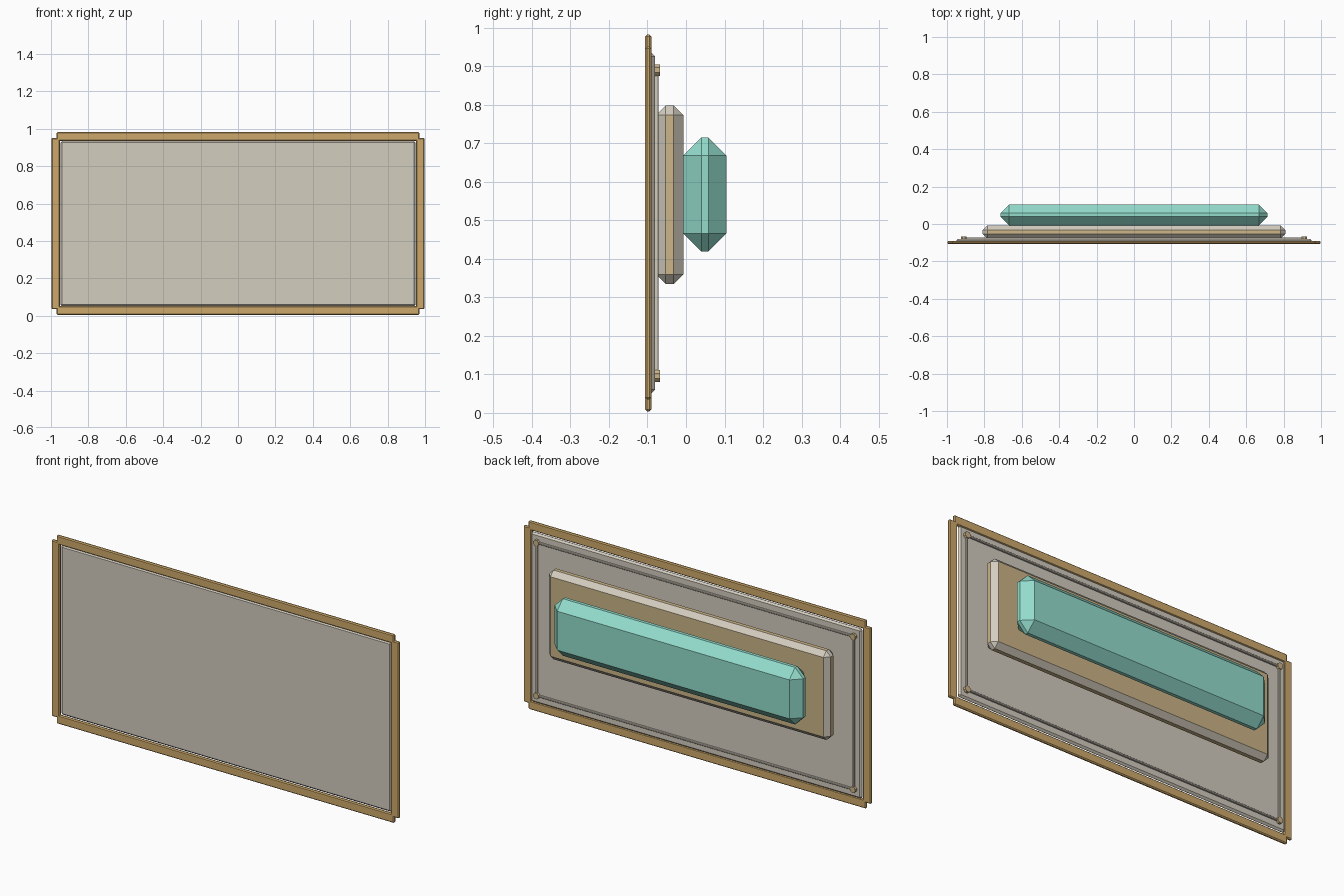
import bpy, bmesh, math
from mathutils import Vector, Matrix

if "Cube" in bpy.data.objects:
    bpy.data.objects.remove(bpy.data.objects["Cube"], do_unlink=True)


def material(name, rgb):
    lin = [((c / 255 + 0.055) / 1.055) ** 2.4 for c in rgb] + [1.0]
    m = bpy.data.materials.new(name)
    m.use_nodes = True
    m.diffuse_color = lin
    m.node_tree.nodes["Principled BSDF"].inputs["Base Color"].default_value = lin
    return m


grey = material("warm_grey", (212, 205, 191))
gold = material("gold", (206, 169, 107))
tan = material("tan", (204, 181, 136))
teal = material("teal", (147, 220, 204))


def finish(name, bm, mats):
    bmesh.ops.recalc_face_normals(bm, faces=bm.faces)
    mesh = bpy.data.meshes.new(name)
    bm.to_mesh(mesh)
    bm.free()
    for m in mats:
        mesh.materials.append(m)
    obj = bpy.data.objects.new(name, mesh)
    bpy.context.scene.collection.objects.link(obj)
    return obj


def block(name, low, high, chamfer, mat, chamfer_mat=None):
    """Box between two corners with chamfered edges, optionally in a second colour."""
    low, high = Vector(low), Vector(high)
    bm = bmesh.new()
    bmesh.ops.create_cube(bm, size=1)
    bmesh.ops.scale(bm, vec=high - low, verts=bm.verts)
    bmesh.ops.translate(bm, vec=(low + high) / 2, verts=bm.verts)
    if chamfer:
        bmesh.ops.bevel(bm, geom=bm.edges[:], offset=chamfer, segments=1,
                        affect='EDGES', profile=0.5)
    bm.normal_update()
    if chamfer_mat:
        for f in bm.faces:
            f.material_index = int(max(abs(c) for c in f.normal) < 0.99)
    return finish(name, bm, [mat] + ([chamfer_mat] if chamfer_mat else []))


def knob(name, x, z, radius, y0, y1):
    """Eight-sided stud pointing backwards."""
    bm = bmesh.new()
    place = (Matrix.Translation((x, (y0 + y1) / 2, z))
             @ Matrix.Rotation(math.pi / 2, 4, 'X')
             @ Matrix.Rotation(math.pi / 8, 4, 'Z'))
    bmesh.ops.create_cone(bm, cap_ends=True, segments=8, radius1=radius,
                          radius2=radius, depth=y1 - y0, matrix=place)
    return finish(name, bm, [tan])


mid = 0.493  # height of the panel centre

# Main panel
block("panel", (-0.95, -0.1, mid - 0.441), (0.95, -0.08, mid + 0.441), 0.009, grey)

# Frame bars, overlapping at the corners
for side, s in (("right", -1), ("left", 1)):
    x0, x1 = sorted((s * 0.951, s * 0.998))
    block(side + "_frame_bar", (x0, -0.106, 0.035), (x1, -0.09, 0.951), 0.005, gold)
for side, s in (("bottom", -1), ("top", 1)):
    z0, z1 = sorted((mid + s * 0.442, mid + s * 0.489))
    block(side + "_frame_bar", (-0.97, -0.106, z0), (0.97, -0.09, z1), 0.005, gold)

# Corner knobs and the thin rods between them, on the back
kx, kz, r = 0.91, 0.397, 0.005
for side, s in (("right", -1), ("left", 1)):
    block(side + "_rod", (s * kx - r, -0.082, mid - kz),
          (s * kx + r, -0.071, mid + kz), 0.002, grey)
    for level, t in (("lower", -1), ("upper", 1)):
        knob(f"{level}_{side}_knob", s * kx, mid + t * kz, 0.0165, -0.082, -0.067)
for level, t in (("lower", -1), ("upper", 1)):
    block(level + "_rod", (-kx, -0.082, mid + t * kz - r),
          (kx, -0.071, mid + t * kz + r), 0.002, grey)

# Backing plate with grey chamfers, and the teal block standing on it
block("backing_plate", (-0.809, -0.078, 0.335), (0.809, -0.007, 0.798), 0.025, tan, grey)
block("teal_block", (-0.714, -0.007, 0.419), (0.714, 0.105, 0.715), 0.047, teal)
